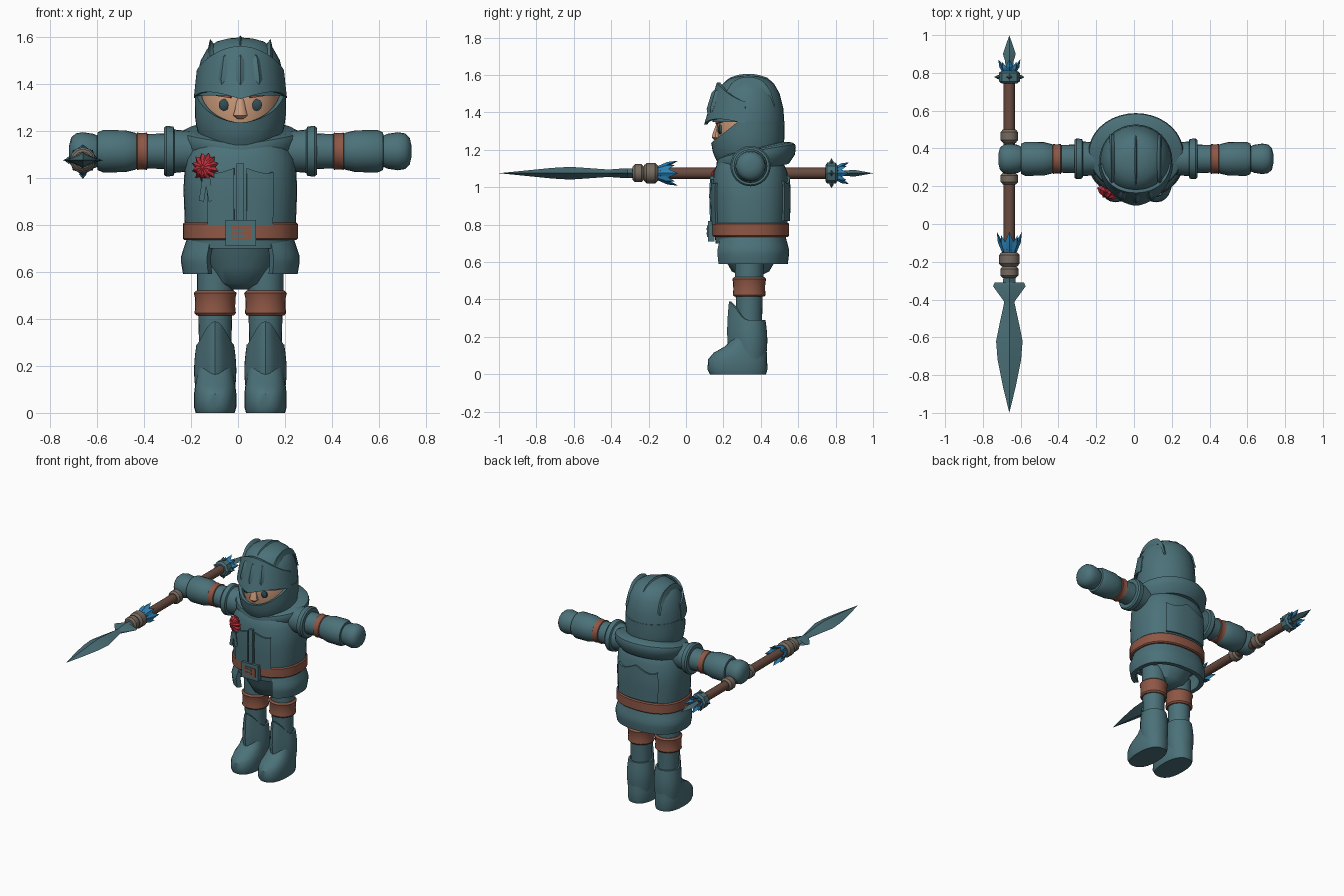
import bpy, bmesh
from math import sin, cos, pi, radians, hypot, sqrt
from mathutils import Matrix, Vector

if "Cube" in bpy.data.objects:
    bpy.data.objects.remove(bpy.data.objects["Cube"], do_unlink=True)


def material(name, rgb):
    m = bpy.data.materials.new(name)
    m.use_nodes = True
    m.diffuse_color = (*rgb, 1)
    m.node_tree.nodes["Principled BSDF"].inputs["Base Color"].default_value = (*rgb, 1)
    return m


TEAL = material("teal_steel", (0.07, 0.165, 0.19))
DARK = material("dark_teal", (0.03, 0.075, 0.09))
BROWN = material("belt_leather", (0.27, 0.095, 0.06))
WOOD = material("shaft_wood", (0.14, 0.07, 0.05))
SKIN = material("skin", (0.6, 0.33, 0.2))
RED = material("rosette_red", (0.5, 0.03, 0.045))
BLUE = material("feather_blue", (0.025, 0.22, 0.46))
WRAP = material("wrap_grey", (0.18, 0.145, 0.115))
CX = 0.01


def finish(name, bm, mat, move=None, angle=35):
    bmesh.ops.remove_doubles(bm, verts=bm.verts, dist=1e-5)
    bmesh.ops.recalc_face_normals(bm, faces=bm.faces)
    mesh = bpy.data.meshes.new(name)
    bm.to_mesh(mesh)
    bm.free()
    if move:
        mesh.transform(move)
    mesh.materials.append(mat)
    mesh.shade_smooth()
    mesh.set_sharp_from_angle(angle=radians(angle))
    obj = bpy.data.objects.new(name, mesh)
    bpy.context.collection.objects.link(obj)
    return obj


def sweep(name, rings, mat, closed=False, move=None, angle=35):
    """Bridge a row of point loops, capping both ends unless closed."""
    bm = bmesh.new()
    loops = [[bm.verts.new(p) for p in ring] for ring in rings]
    n = len(loops[0])
    for i in range(len(loops) - (not closed)):
        a, b = loops[i], loops[(i + 1) % len(loops)]
        for j in range(n):
            k = (j + 1) % n
            bm.faces.new((a[j], a[k], b[k], b[j]))
    if not closed:
        bm.faces.new(loops[0])
        bm.faces.new(loops[-1])
    return finish(name, bm, mat, move, angle)


def oval(a, rx, ry, p=2):
    """Superellipse point; angle 0 is the front."""
    s, c = sin(a), cos(a)
    power = lambda v: (1 if v > 0 else -1) * abs(v) ** (2 / p)
    return rx * power(s), -ry * power(c)


def lathe(name, profile, mat, centre, axis="z", n=24, p=2, move=None, angle=35):
    """Profile rows: position, radius, optional second radius, optional y shift."""
    rings = []
    for row in profile:
        t, r = row[:2]
        q = row[2] if len(row) > 2 else r
        shift = row[3] if len(row) > 3 else 0
        ring = []
        for i in range(n):
            a, b = oval(2 * pi * i / n, max(r, 1e-6), max(q, 1e-6), p)
            v = {"z": (a, b + shift, t), "x": (t, a, b), "y": (a, t, b)}[axis]
            ring.append(Vector(v) + Vector(centre))
        rings.append(ring)
    return sweep(name, rings, mat, move=move, angle=angle)


def shell(name, fn, a0, a1, mat, thick=0.02, nu=32, nv=5):
    """Thick curved plate; fn(angle, height fraction, outward growth)."""
    full = a1 - a0 >= 360
    rings = []
    for i in range(nu + (not full)):
        a = radians(a0 + (a1 - a0) * i / nu)
        vs = [j / nv for j in range(nv + 1)]
        rings.append([fn(a, v, thick) for v in vs] + [fn(a, v, 0) for v in reversed(vs)])
    return sweep(name, rings, mat, full)


def box(name, centre, size, mat, rot=None):
    bm = bmesh.new()
    bmesh.ops.create_cube(bm, size=1, matrix=Matrix.Diagonal((*size, 1)))
    return finish(name, bm, mat, Matrix.Translation(centre) @ (rot or Matrix()))


def lerp(table, x):
    for (x0, y0), (x1, y1) in zip(table, table[1:]):
        if x <= x1:
            return y0 + (y1 - y0) * max(0, x - x0) / (x1 - x0)
    return table[-1][1]


# Torso, belt, pelvis
TORSO = [(0.7, 0.222), (0.8, 0.236), (0.95, 0.242), (1.08, 0.235), (1.15, 0.2), (1.2, 0.14)]


def on_torso(a, z, g):
    r = lerp(TORSO, z)
    x, y = oval(a, r + g, r * 0.84 + g, 2.4)
    return (CX + x, 0.345 + y, z)


lathe("torso", [(z, r, r * 0.84) for z, r in TORSO], TEAL, (CX, 0.345, 0), n=36, p=2.4)
lathe("belt", [(0.735, 0.238, 0.2), (0.742, 0.245, 0.207), (0.803, 0.245, 0.207), (0.81, 0.238, 0.2)],
      BROWN, (CX, 0.345, 0), n=36, p=2.4)
lathe("pelvis", [(0.525, 0.05, 0.05), (0.55, 0.11, 0.1), (0.62, 0.15, 0.14), (0.74, 0.2, 0.18)],
      TEAL, (CX, 0.345, 0))


def skirt(a, v, g):
    z = 0.74 - 0.15 * v
    f = lerp([(0, 0.88), (0.55, 1), (1, 0.95)], v)
    x, y = oval(a, 0.225 * f + g, 0.175 * f + g, 2.4)
    return (CX + x, 0.348 + y, z)


shell("hip_skirt", skirt, 30, 330, TEAL, 0.03, 36, 6)
for s in (-1, 1):
    mid = 17 * s
    shell("chest_plate", lambda a, v, g: on_torso(a, 0.8 + v * (0.25 - 0.03 * abs(sin(4 * a))), g),
          min(4 * s, 30 * s), max(4 * s, 30 * s), TEAL, 0.012, 8)
shell("chest_ridge", lambda a, v, g: on_torso(a, 0.8 + 0.26 * v, g), -2, 2, TEAL, 0.018, 2)
shell("back_plate", lambda a, v, g: on_torso(a, 0.82 + v * (0.24 - 0.04 * abs(sin(4 * a))), g),
      145, 215, TEAL, 0.012, 16)

# Buckle with its frame and tongue
box("buckle", (0.012, 0.135, 0.765), (0.13, 0.035, 0.11), TEAL)
box("buckle_inset", (0.012, 0.116, 0.765), (0.085, 0.006, 0.06), BROWN)
for dz in (-0.012, 0.012):
    box("buckle_bar", (0.002, 0.114, 0.765 + dz), (0.05, 0.008, 0.011), TEAL)

# Rosette and ribbons
turn = Matrix.Translation((-0.14, 0.165, 1.045)) @ Matrix.Rotation(radians(-25), 4, "Z")
star = [[(r * k * sin(i * pi / 12), y, r * k * cos(i * pi / 12))
         for i in range(24) for k in (1 if i % 2 else 0.75,)]
        for y, r in ((0.02, 0.05), (0, 0.064), (-0.02, 0.04), (-0.028, 0.005))]
sweep("rosette", star, RED, move=turn, angle=15)
for s in (-1, 1):
    box("ribbon", (-0.135 + s * 0.013, 0.15, 0.95), (0.022, 0.018, 0.1), TEAL,
        Matrix.Rotation(radians(-9 * s), 4, "Y"))


# Collar: a wide rim, raised at the back
def collar_ring(a):
    z = 1.16 - 0.035 * cos(a) - 0.015 * max(0, cos(a)) ** 8
    section = ((0.6, 0.05), (0.9, 0.045), (0.98, 0.035), (1, 0.02), (0.98, -0.02), (0.82, -0.07), (0.6, -0.07))
    return [(CX + 0.252 * f * sin(a), 0.375 - 0.212 * f * cos(a), z + dz) for f, dz in section]


sweep("collar", [collar_ring(2 * pi * i / 36) for i in range(36)], TEAL, True)

# Helmet dome, chin guard, crests
DOME = [(1.35, 0.192), (1.42, 0.188), (1.5, 0.168), (1.55, 0.14), (1.58, 0.1), (1.593, 0.05), (1.597, 0)]
HEAD = (CX, 0.333, 0)
lathe("helmet_dome", DOME, TEAL, HEAD, n=32)


def chin(a, v, g):
    a = (a + pi) % (2 * pi) - pi
    top = 1.235 + 0.12 * min(1, abs(a) / radians(75)) ** 1.8
    z = 1.12 + (top - 1.12) * v
    r = lerp([(1.12, 0.13), (1.18, 0.16), (1.25, 0.173), (1.36, 0.174)], z) + g
    return (CX + r * sin(a), 0.333 - (r + 0.008 * max(0, cos(a))) * cos(a), z)


shell("helmet_chin_guard", chin, 0, 360, TEAL, 0.02, 40)
HEIGHT = [(r, z) for z, r in reversed(DOME)]
for dx in (-0.115, 0, 0.115):
    rings = []
    for i in range(15):
        t = i / 14
        y = -0.13 + 0.27 * t
        z = lerp(HEIGHT, hypot(dx, y))
        h = (0.01 if dx == 0 else 0.022) * sqrt(sin(pi * t) + 1e-4)
        rings.append([(CX + dx - 0.024, HEAD[1] + y, z - 0.025), (CX + dx * 1.12, HEAD[1] + y, z + h),
                      (CX + dx + 0.024, HEAD[1] + y, z - 0.025)])
    sweep("helmet_crest", rings, TEAL)


# Raised visor with three ridged vents
def visor(a, v, g):
    low = 1.335 + 0.03 * abs(sin(2 * a))
    high = 1.455 + 0.105 * max(0, cos(a)) ** 1.5
    z = low + (high - low) * v
    t = (z - 1.33) / 0.23
    return (CX + (0.182 - 0.025 * t + g) * sin(a), 0.335 - (0.222 - 0.07 * t + g) * cos(a), z)


shell("visor", visor, -85, 85, TEAL, 0.018, 30, 6)
for k in (-1, 0, 1):
    a = radians(23 * k)
    place = (Matrix.Translation(visor(a, 0.55, 0.017)) @ Matrix.Rotation(a, 4, "Z")
             @ Matrix.Rotation(radians(-17), 4, "X"))
    lathe("visor_vent", [(-0.07, 0), (-0.045, 0.018, 0.012), (0.045, 0.018, 0.012), (0.07, 0)],
          TEAL, (0, 0, 0), n=4, move=place)

# Face
lathe("face", [(1.17, 0.14), (1.25, 0.162), (1.33, 0.168), (1.4, 0.16)], SKIN, HEAD, n=32)
lathe("nose", [(1.25, 0.012), (1.265, 0.032, 0.028), (1.285, 0.026, 0.024), (1.35, 0.012, 0.01, 0.01)],
      SKIN, (CX, 0.166, 0), n=10)
for s in (-1, 1):
    lathe("eye", [(-0.008, 0), (-0.005, 0.016, 0.018), (0, 0.022, 0.025), (0.012, 0.022, 0.025)], DARK,
          (CX + s * 0.07, 0.178, 1.31), "y", 16)
    box("eyebrow", (CX + s * 0.07, 0.178, 1.348), (0.065, 0.014, 0.009), BROWN,
        Matrix.Rotation(radians(24 * s), 4, "Z") @ Matrix.Rotation(radians(-8 * s), 4, "Y"))


# Legs, boots and arms on both sides
def greave(a, v, g):
    f = max(0, cos(a))
    z = 0.07 + (0.22 + 0.1 * f ** 3) * v
    r = 0.068 + g + 0.01 * sin(pi * v)
    return (r * sin(a), 0.345 - (r + 0.035 * f ** 6) * cos(a), z)


for s in (-1, 1):
    side = "left" if s > 0 else "right"
    x = CX + s * 0.107
    at = (x, 0.338, 0)
    lathe(side + "_thigh", [(0.26, 0.068), (0.41, 0.072), (0.5, 0.077), (0.62, 0.077)], TEAL, at)
    lathe(side + "_thigh_band", [(0.415, 0.08), (0.425, 0.088), (0.45, 0.085), (0.49, 0.086),
                                 (0.51, 0.091), (0.52, 0.08)], BROWN, at)
    shell(side + "_greave", lambda a, v, g: (x + greave(a, v, g)[0],) + greave(a, v, g)[1:],
          0, 360, TEAL, 0.012, 32, 6)
    lathe(side + "_boot", [(0, 0.083, 0.15, -0.06), (0.025, 0.09, 0.16, -0.063), (0.08, 0.09, 0.158, -0.062),
                           (0.115, 0.086, 0.142, -0.048), (0.15, 0.08, 0.11, -0.018), (0.2, 0.076, 0.086, 0.004)],
          TEAL, at, p=2.4)

    def arm(name, profile, mat):
        lathe(side + name, [(s * t, r) for t, r in profile], mat, (CX, 0.345, 1.113), "x")

    arm("_shoulder", [(0.15, 0.08), (0.28, 0.092), (0.285, 0.105), (0.315, 0.108), (0.325, 0.1), (0.326, 0.06)], TEAL)
    arm("_sleeve", [(0.3, 0.076), (0.41, 0.073)], TEAL)
    arm("_arm_band", [(0.395, 0.074), (0.398, 0.08), (0.41, 0.077), (0.428, 0.077), (0.438, 0.08), (0.442, 0.074)], BROWN)
    arm("_forearm", [(0.435, 0.07), (0.445, 0.078), (0.49, 0.089), (0.585, 0.09), (0.607, 0.08), (0.61, 0.06)], TEAL)
    arm("_hand", [(0.6, 0.062), (0.625, 0.074), (0.67, 0.081), (0.7, 0.076), (0.72, 0.058), (0.728, 0.025)], TEAL)

# Spear
POLE = (-0.66, 0, 1.075)
lathe("spear_shaft", [(-0.28, 0.03), (0.82, 0.03)], WOOD, POLE, "y", 12)
lathe("spear_blade", [(-1, 0), (-0.86, 0.034, 0.014), (-0.72, 0.062, 0.028), (-0.62, 0.07, 0.034),
                      (-0.53, 0.052, 0.028), (-0.42, 0.028, 0.02), (-0.3, 0.03, 0.022)], TEAL, POLE, "y", 4, angle=20)
lathe("blade_guard", [(-0.41, 0.028, 0.02), (-0.33, 0.086, 0.026), (-0.31, 0.078, 0.026), (-0.33, 0.035, 0.026),
                      (-0.26, 0.03, 0.026)], TEAL, POLE, "y", 4, angle=20)
for start, end, r in ((-0.285, -0.225, 0.048), (-0.225, -0.15, 0.055), (0.21, 0.27, 0.046), (0.43, 0.5, 0.046)):
    w = end - start
    lathe("spear_wrap", [(start, r * 0.75), (start + w * 0.2, r), (end - w * 0.2, r), (end, r * 0.75)],
          WRAP, POLE, "y", 12)


def leaf(name, y, length, tilt, phi, out, mat, width):
    move = (Matrix.Translation(POLE) @ Matrix.Rotation(phi, 4, "Y") @ Matrix.Translation((0, y, out))
            @ Matrix.Rotation(radians(tilt), 4, "X"))
    lathe(name, [(0, width / 3, 0.006), (length * 0.55, width, 0.012), (length, 0)], mat, (0, 0, 0), "y", 4,
          move=move, angle=20)


for i in range(8):
    phi = i * pi / 4
    leaf("front_feather", -0.16, 0.125 - 0.02 * (i % 2), 18, phi, 0.028, BLUE, 0.023)
    leaf("rear_feather", 0.79, 0.09 - 0.015 * (i % 2), 24, phi, 0.022, BLUE, 0.018)
    if i % 2 == 0:
        leaf("ring_spike", 0.778, 0.045, 90, phi, 0.035, TEAL, 0.016)
lathe("spiked_ring", [(0.745, 0.042), (0.755, 0.056), (0.8, 0.056), (0.81, 0.042)], TEAL, POLE, "y", 8, angle=20)
lathe("rear_point", [(0.8, 0.02, 0.015), (0.86, 0.022, 0.015), (0.9, 0.034, 0.018), (1, 0)],
      TEAL, POLE, "y", 4, angle=20)
